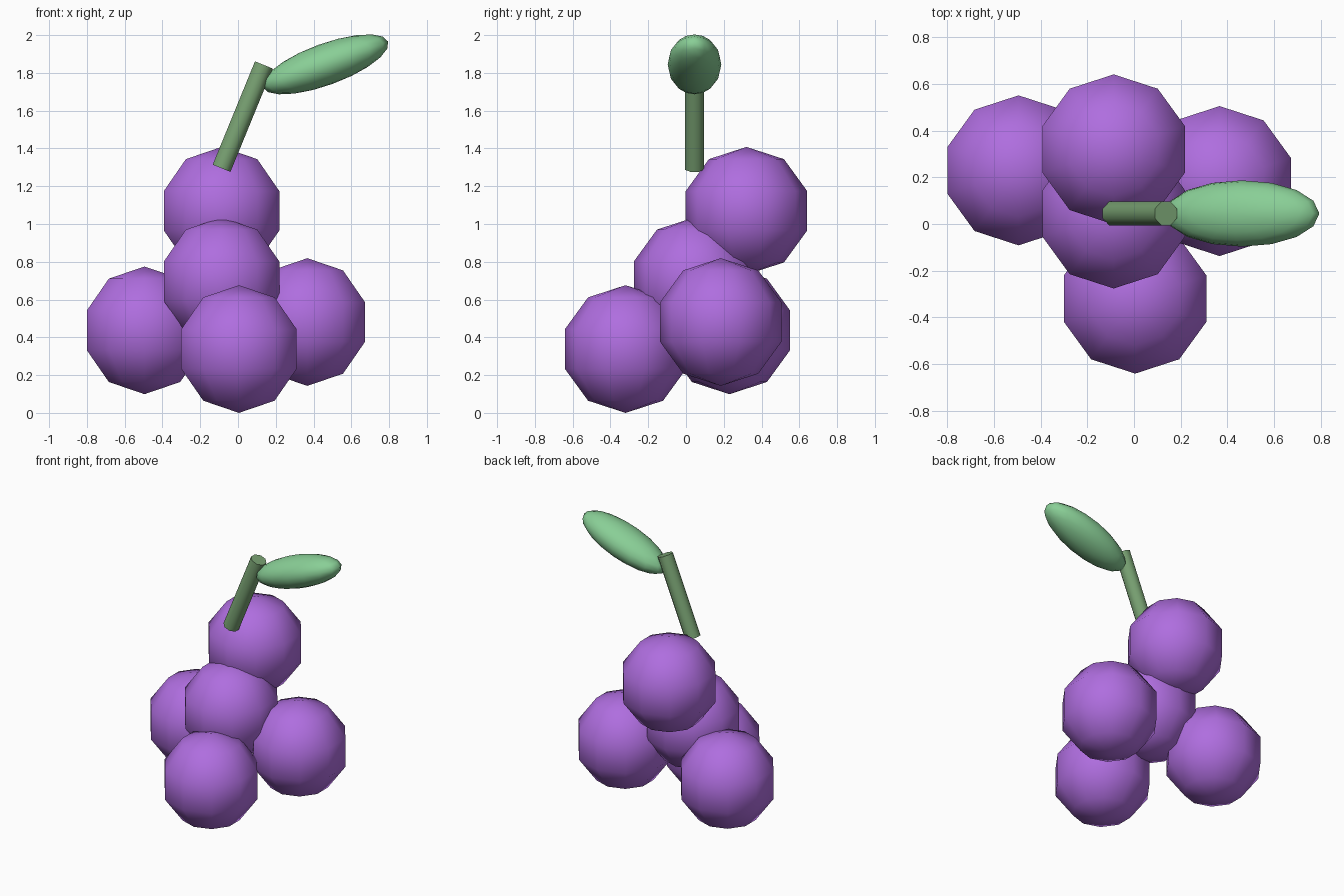
import bpy, bmesh, math
from mathutils import Vector, Matrix

if "Cube" in bpy.data.objects:
    bpy.data.objects.remove(bpy.data.objects["Cube"])


def material(name, rgb):
    m = bpy.data.materials.new(name)
    m.diffuse_color = (*rgb, 1.0)
    m.use_nodes = True
    m.node_tree.nodes["Principled BSDF"].inputs["Base Color"].default_value = m.diffuse_color
    return m


purple = material("grape purple", (0.43, 0.155, 0.74))
leaf_green = material("leaf green", (0.25, 0.62, 0.305))
stem_green = material("stem green", (0.19, 0.36, 0.17))


def add_object(name, bm, mat, smooth_angle):
    mesh = bpy.data.meshes.new(name)
    bm.to_mesh(mesh)
    bm.free()
    mesh.materials.append(mat)
    obj = bpy.data.objects.new(name, mesh)
    bpy.context.collection.objects.link(obj)
    bpy.ops.object.select_all(action='DESELECT')
    obj.select_set(True)
    bpy.context.view_layer.objects.active = obj
    bpy.ops.object.shade_smooth_by_angle(angle=math.radians(smooth_angle))
    return obj


def ball(name, centre, radii, tilt, segments, rings, mat):
    bm = bmesh.new()
    bmesh.ops.create_uvsphere(bm, u_segments=segments, v_segments=rings, radius=1)
    bm.transform(Matrix.Rotation(math.radians(tilt), 4, 'Y') @ Matrix.Diagonal((*radii, 1)))
    obj = add_object(name, bm, mat, 60)
    obj.location = centre
    return obj


# Grapes: low-sided balls, smooth shaded
R = 0.338
grapes = {
    "grape_front": (0.005, -0.32, R),
    "grape_left": (-0.495, 0.23, 0.437),
    "grape_right": (0.367, 0.184, 0.481),
    "grape_middle": (-0.087, 0.045, 0.697),
    "grape_top": (-0.087, 0.32, 1.07),
}
for name, centre in grapes.items():
    ball(name, centre, (R, R, R), 0, 10, 5, purple)

# Stem: leaning eight-sided rod
low, high = Vector((-0.087, 0.045, 1.295)), Vector((0.137, 0.045, 1.842))
bm = bmesh.new()
bmesh.ops.create_cone(bm, cap_ends=True, segments=8, radius1=0.055, radius2=0.055,
                      depth=(high - low).length)
bm.transform(Matrix.Rotation(math.radians(22.5), 4, 'Z'))
bm.transform(Matrix.Rotation(math.atan2(high.x - low.x, high.z - low.z), 4, 'Y'))
stem = add_object("stem", bm, stem_green, 60)
stem.location = (low + high) / 2

# Leaf: stretched ball tilted upward
ball("leaf", (0.463, 0.045, 1.845), (0.353, 0.142, 0.11), -20, 16, 10, leaf_green)
